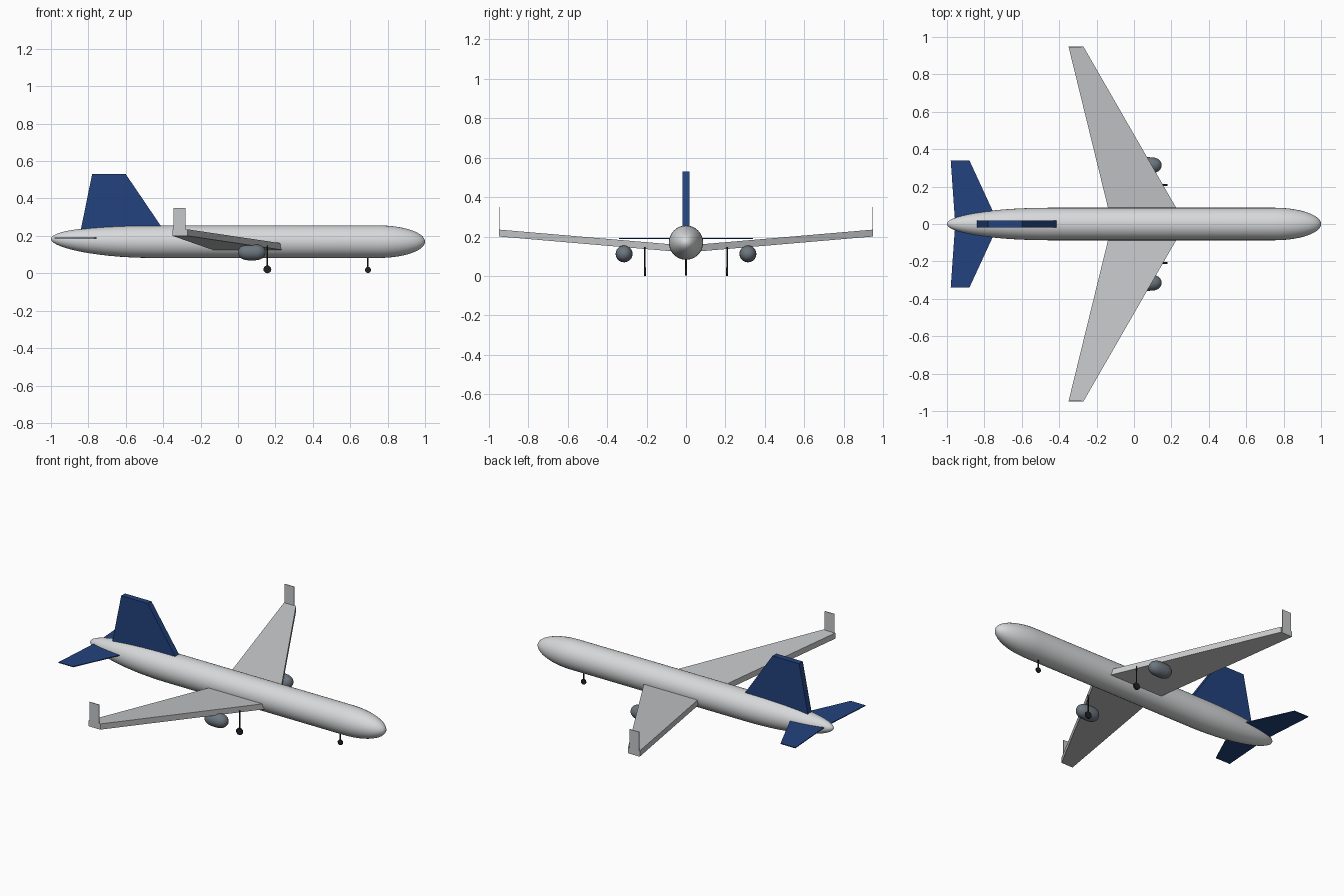
import bpy
import bmesh
from math import sin, cos, pi, sqrt, radians

cube = bpy.data.objects.get("Cube")
if cube:
    bpy.data.objects.remove(cube, do_unlink=True)


def material(name, rgb):
    m = bpy.data.materials.new(name)
    m.use_nodes = True
    m.diffuse_color = (*rgb, 1)
    bsdf = next(n for n in m.node_tree.nodes if n.type == 'BSDF_PRINCIPLED')
    bsdf.inputs["Base Color"].default_value = (*rgb, 1)
    return m


BODY = material("body light grey", (0.68, 0.69, 0.70))
WING = material("wing grey", (0.56, 0.57, 0.58))
BLUE = material("tail blue", (0.016, 0.055, 0.21))
ENGINE = material("engine slate", (0.15, 0.18, 0.21))
BLACK = material("gear black", (0.015, 0.015, 0.017))


def finish(bm, name, mat, mirror=False, smooth=False):
    bmesh.ops.recalc_face_normals(bm, faces=bm.faces)
    me = bpy.data.meshes.new(name)
    bm.to_mesh(me)
    bm.free()
    me.materials.append(mat)
    ob = bpy.data.objects.new(name, me)
    bpy.context.collection.objects.link(ob)
    if mirror:
        mod = ob.modifiers.new("Mirror", 'MIRROR')
        mod.use_axis = (False, True, False)
    if smooth:
        bpy.ops.object.select_all(action='DESELECT')
        ob.select_set(True)
        bpy.context.view_layer.objects.active = ob
        bpy.ops.object.shade_smooth_by_angle(angle=radians(40))
    return ob


def loft(name, rings, mat, mirror=False, smooth=False):
    """Skin a list of equally sized point rings and cap both ends."""
    bm = bmesh.new()
    loops = [[bm.verts.new(p) for p in ring] for ring in rings]
    n = len(loops[0])
    for a, b in zip(loops, loops[1:]):
        for i in range(n):
            j = (i + 1) % n
            bm.faces.new((a[i], a[j], b[j], b[i]))
    bm.faces.new(loops[0])
    bm.faces.new(loops[-1])
    return finish(bm, name, mat, mirror, smooth)


def ring(x, y, z, r, n=32):
    return [(x, y + r * cos(2 * pi * i / n), z + r * sin(2 * pi * i / n)) for i in range(n)]


def disc(name, x, y, z, r, width, mat, n=20, mirror=False):
    """Short cylinder whose axis runs along y."""
    rings = [[(x + r * cos(2 * pi * i / n), y + s * width / 2, z + r * sin(2 * pi * i / n))
              for i in range(n)] for s in (-1, 1)]
    return loft(name, rings, mat, mirror, True)


def post(name, x, y, z0, z1, r, mat, n=10, mirror=False):
    rings = [[(x + r * cos(2 * pi * i / n), y + r * sin(2 * pi * i / n), z)
              for i in range(n)] for z in (z0, z1)]
    return loft(name, rings, mat, mirror, True)


def slab_section(lead, trail, y, z0, z1):
    return [(lead, y, z0), (lead, y, z1), (trail, y, z1), (trail, y, z0)]


# Fuselage: long elliptical tail with a slight upsweep, straight tube, blunt nose
R, AXIS, TAIL, NOSE = 0.087, 0.169, 0.55, 0.25
steps = [sin(pi / 2 * i / 14) for i in range(15)]
steps[-1] = 0.9995
rings = [ring(TAIL - 1 - TAIL * t, 0, AXIS + 0.015 * t * t, R * sqrt(1 - t * t))
         for t in reversed(steps)]
rings += [ring(1 - NOSE + NOSE * t, 0, AXIS, R * sqrt(1 - t * t)) for t in steps]
loft("fuselage", rings, BODY, smooth=True)

# Swept wings with dihedral, and upright winglets at the tips
loft("wings", [slab_section(0.235, -0.135, 0.07, 0.125, 0.160),
               slab_section(-0.27, -0.35, 0.948, 0.200, 0.235)], WING, mirror=True)
loft("winglets", [slab_section(-0.28, -0.345, y, 0.20, 0.35) for y in (0.945, 0.949)],
     WING, mirror=True)

# Tail fin and tailplane
fin = [(-0.84, 0.235), (-0.78, 0.53), (-0.60, 0.53), (-0.40, 0.235)]
loft("tail_fin", [[(x, y, z) for x, z in fin] for y in (-0.018, 0.018)], BLUE)
loft("tailplane", [slab_section(-0.723, -0.956, 0.0, 0.187, 0.192),
                   slab_section(-0.88, -0.98, 0.34, 0.187, 0.192)], BLUE, mirror=True)

# Engine pods: barrels with rounded ends
ENG_R, ENG_MID, ENG_HALF = 0.043, 0.074, 0.074
ts = [sin(pi / 2 * i / 12) for i in range(-12, 13)]
pod = [ring(ENG_MID + ENG_HALF * t * 0.9995, 0.314, 0.112,
            ENG_R * (1 - abs(t * 0.9995) ** 3) ** 0.5, 24) for t in ts]
loft("engines", pod, ENGINE, mirror=True, smooth=True)

# Landing gear
post("main_gear_struts", 0.157, 0.209, 0.02, 0.148, 0.004, BLACK, mirror=True)
disc("main_wheels", 0.157, 0.209, 0.021, 0.021, 0.010, BLACK, mirror=True)
post("nose_gear_strut", 0.695, 0, 0.02, 0.10, 0.004, BLACK)
disc("nose_wheel", 0.695, 0, 0.018, 0.016, 0.008, BLACK)
